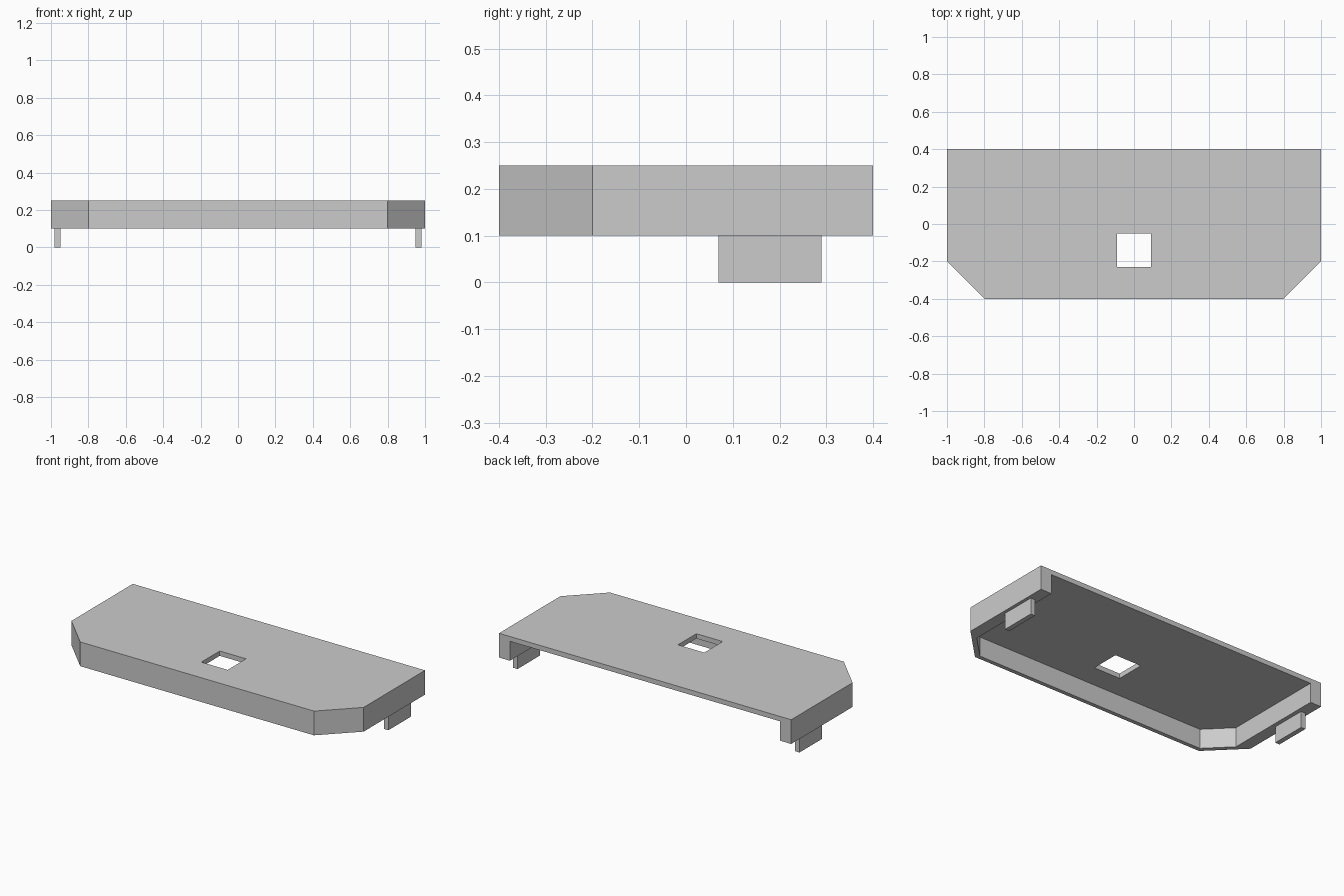
import bpy
import bmesh

cube = bpy.data.objects.get("Cube")
if cube:
    bpy.data.objects.remove(cube, do_unlink=True)

grey = bpy.data.materials.new("plain grey")
grey.use_nodes = True
grey.diffuse_color = (0.6, 0.6, 0.6, 1)
grey.node_tree.nodes["Principled BSDF"].inputs["Base Color"].default_value = (0.6, 0.6, 0.6, 1)


def prism(name, outline, z0, z1):
    """Extrude a flat outline from z0 up to z1."""
    bm = bmesh.new()
    base = bm.faces.new([bm.verts.new((x, y, z0)) for x, y in outline])
    top = bmesh.ops.extrude_face_region(bm, geom=[base])["geom"]
    bmesh.ops.translate(bm, vec=(0, 0, z1 - z0),
                        verts=[v for v in top if isinstance(v, bmesh.types.BMVert)])
    bmesh.ops.recalc_face_normals(bm, faces=bm.faces)
    mesh = bpy.data.meshes.new(name)
    bm.to_mesh(mesh)
    bm.free()
    mesh.materials.append(grey)
    obj = bpy.data.objects.new(name, mesh)
    bpy.context.collection.objects.link(obj)
    return obj


def chamfered(half_width, back, front, cut):
    """Symmetric outline with the two front corners cut at 45 degrees."""
    right = [(half_width, back), (half_width, front + cut), (half_width - cut, front)]
    return right + [(-x, y) for x, y in reversed(right)]


def rectangle(x0, x1, y0, y1):
    return [(x0, y0), (x1, y0), (x1, y1), (x0, y1)]


def carve(target, cutter):
    mod = target.modifiers.new("cut", 'BOOLEAN')
    mod.operation = 'DIFFERENCE'
    mod.solver = 'EXACT'
    mod.object = cutter
    cutter.hide_render = True
    bpy.context.view_layer.objects.active = target
    bpy.ops.object.modifier_apply(modifier=mod.name)
    bpy.data.objects.remove(cutter, do_unlink=True)


# Tray: thin deck with a rim on the front and sides, open at the back
tray = prism("tray", chamfered(1.0, 0.4, -0.4, 0.2), 0.1, 0.25)
carve(tray, prism("cavity_cutter", chamfered(0.925, 0.6, -0.375, 0.14), 0.0, 0.22))

# Square hole through the deck
carve(tray, prism("hole_cutter", rectangle(-0.09, 0.09, -0.23, -0.05), 0.0, 0.5))

# Tabs under the side rims
for name, side in (("left_tab", 1), ("right_tab", -1)):
    prism(name, rectangle(side * 0.95, side * 0.98, 0.07, 0.29), 0.0, 0.1)
